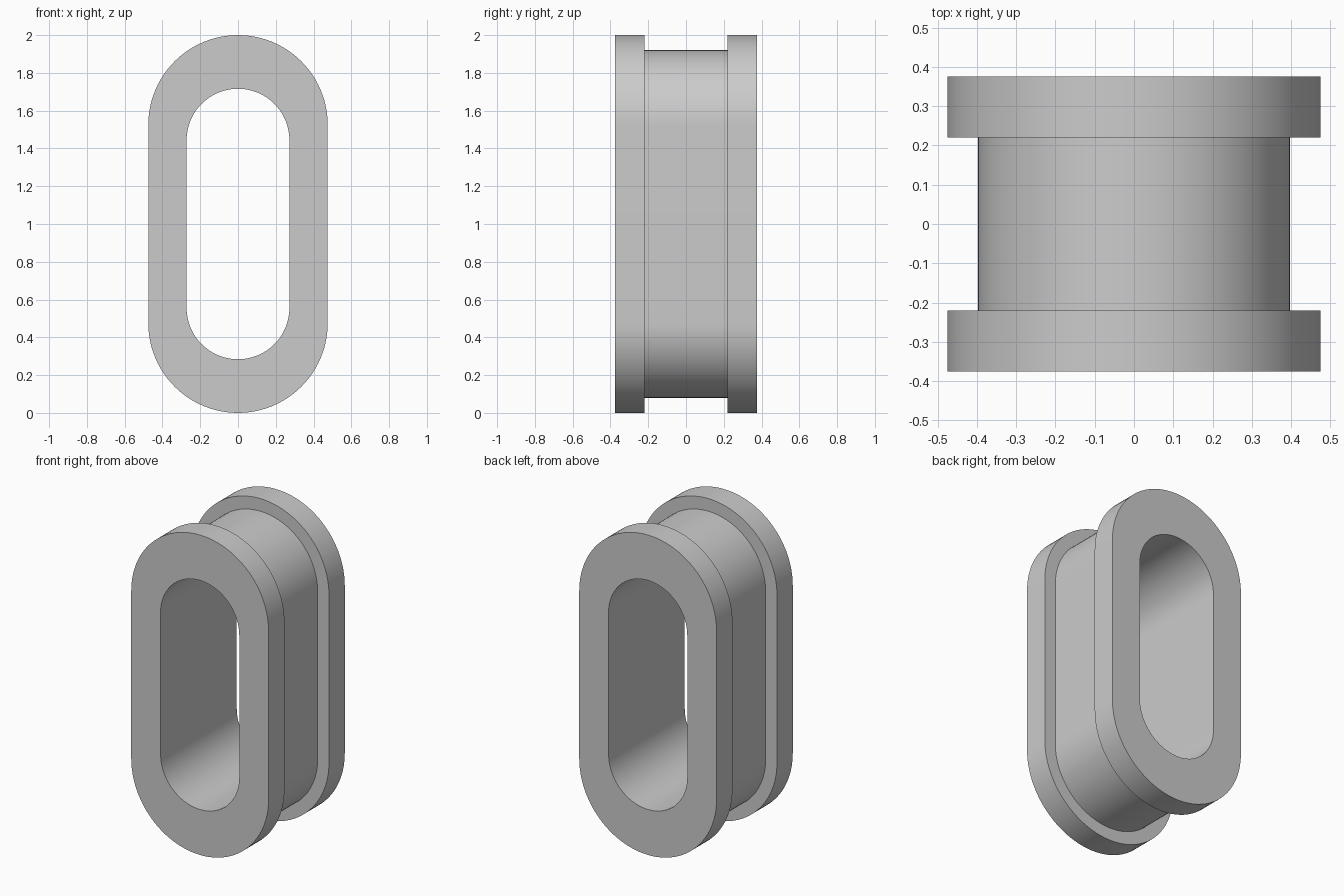
import bpy
import bmesh
from math import pi, sin, cos, radians

cube = bpy.data.objects.get("Cube")
if cube:
    bpy.data.objects.remove(cube, do_unlink=True)

grey = bpy.data.materials.new("plain grey")
grey.use_nodes = True
colour = (0.6, 0.6, 0.6, 1)
grey.diffuse_color = colour
grey.node_tree.nodes["Principled BSDF"].inputs["Base Color"].default_value = colour

ARC_STEPS = 48


def slot_loop(bm, half_width, half_height, y):
    """Ring of vertices along a slot outline: two half circles joined by straights."""
    straight = half_height - half_width
    ring = []
    for side in (0, 1):
        offset = -straight if side else straight
        for i in range(ARC_STEPS + 1):
            a = pi * (side + i / ARC_STEPS)
            ring.append(bm.verts.new((half_width * cos(a), y,
                                      1 + offset + half_width * sin(a))))
    return ring


# Cross-section of the bushing: (half width, half height, y), closed round the wall
FLANGE, CORE, BORE = (0.475, 1.0), (0.397, 0.921), (0.272, 0.716)
FACE_Y, GROOVE_Y = 0.376, 0.22
section = [
    (*BORE, -FACE_Y), (*FLANGE, -FACE_Y),      # front face
    (*FLANGE, -GROOVE_Y), (*CORE, -GROOVE_Y),  # front flange
    (*CORE, GROOVE_Y), (*FLANGE, GROOVE_Y),    # groove and back flange
    (*FLANGE, FACE_Y), (*BORE, FACE_Y),        # back face
]

bm = bmesh.new()
rings = [slot_loop(bm, *point) for point in section]
for ring, following in zip(rings, rings[1:] + rings[:1]):
    for i in range(len(ring)):
        j = (i + 1) % len(ring)
        bm.faces.new((ring[i], ring[j], following[j], following[i]))
bmesh.ops.recalc_face_normals(bm, faces=bm.faces)

mesh = bpy.data.meshes.new("flanged_slot_bushing")
bm.to_mesh(mesh)
bm.free()
mesh.materials.append(grey)
bushing = bpy.data.objects.new("flanged_slot_bushing", mesh)
bpy.context.collection.objects.link(bushing)

# Smooth curved walls with crisp flange edges
bpy.ops.object.select_all(action='DESELECT')
bushing.select_set(True)
bpy.context.view_layer.objects.active = bushing
bpy.ops.object.shade_smooth_by_angle(angle=radians(30))
